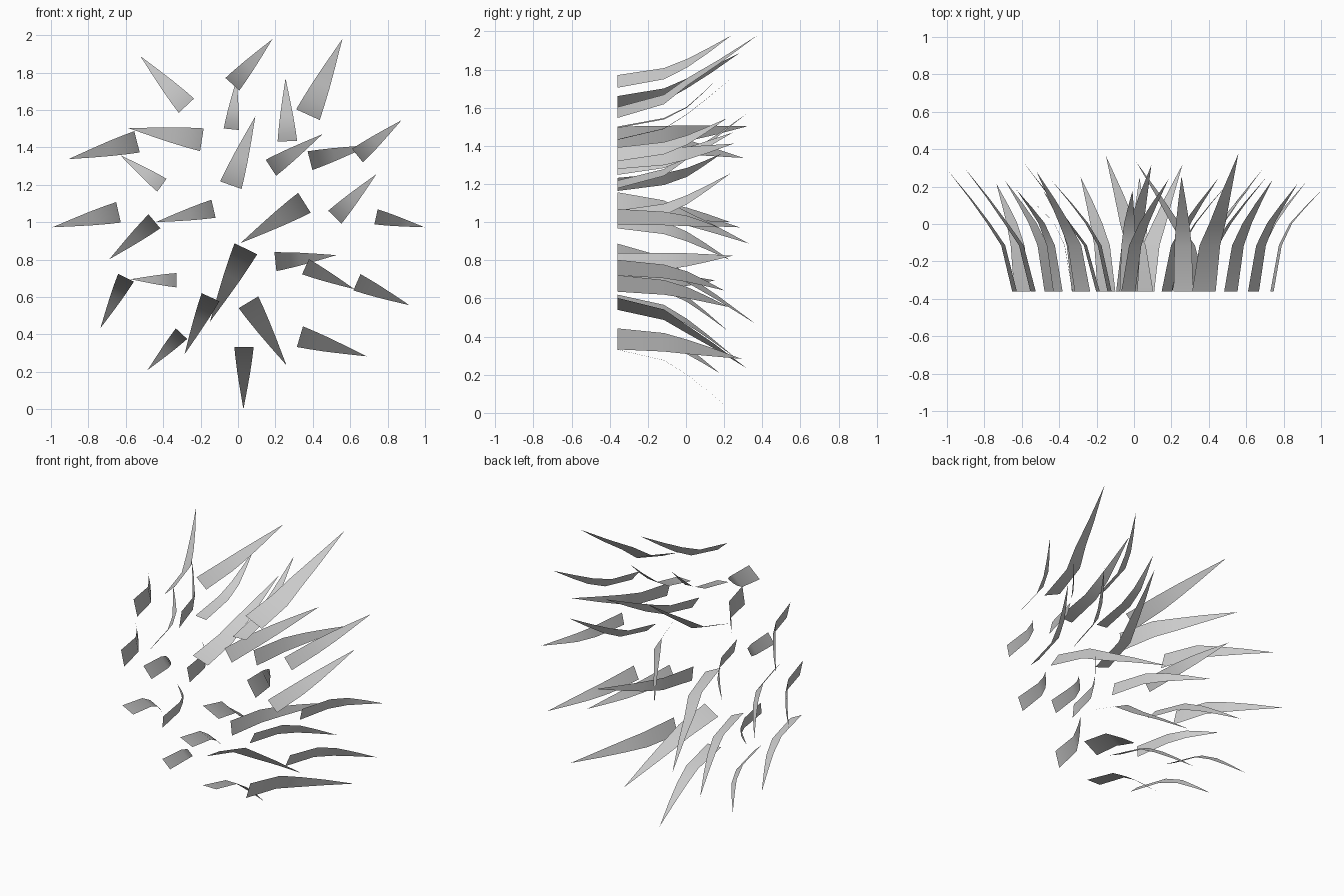
import bpy
from mathutils import Vector

ROOT_Y = -0.36
# (root x, root z, tip x, tip z) of every blade, seen from the front
BLADES = [
    (-.281, 1.623, -.527, 1.888), (-.035, 1.738, .179, 1.979),
    (.369, 1.575, .553, 1.98), (-.040, 1.497, -.013, 1.765),
    (.259, 1.433, .249, 1.770), (-.198, 1.441, -.591, 1.503),
    (-.545, 1.430, -.912, 1.337), (-.412, 1.198, -.634, 1.358),
    (-.043, 1.198, .088, 1.567), (.171, 1.291, .447, 1.471),
    (.380, 1.329, .703, 1.412), (.634, 1.356, .869, 1.545),
    (.513, 1.027, .735, 1.257), (.733, 1.029, .992, .973),
    (.350, 1.104, .008, .888), (-.644, 1.053, -.997, .973),
    (-.136, 1.072, -.446, 1.0), (-.452, 1.005, -.693, .802),
    (-.334, .690, -.580, .695), (-.604, .703, -.741, .433),
    (.037, .858, -.155, .468), (-.152, .599, -.291, .294),
    (-.307, .404, -.489, .209), (.027, .332, .024, .0),
    (.051, .572, .254, .235), (.195, .789, .521, .824),
    (.356, .762, .618, .642), (.631, .679, .912, .556),
    (.326, .388, .682, .283),
]


def grass_blade(index, rx, rz, tx, tz):
    """A thin tapering strip that bends outward from root to tip."""
    root = Vector((rx + 0.005, ROOT_Y, rz))
    lean = Vector((tx - rx, 0, tz - rz))
    length = lean.length
    side = lean.normalized().cross(Vector((0, 1, 0))) * length * 0.155
    tip = root + lean
    tip.y = ROOT_Y + 0.237 + 1.12 * length
    # (y, share of lean, share of width) at each joint
    joints = [(ROOT_Y, 0, 1), (-0.115, 0.17, 0.88), (0.005, 0.395, 0.68),
              (0.005 + (tip.y - 0.005) * 0.45, 0.655, 0.40)]
    verts = []
    for y, out, width in joints:
        centre = root + lean * out
        centre.y = y
        verts += [centre - side * width, centre + side * width]
    verts.append(tip)
    faces = [(0, 1, 3, 2), (2, 3, 5, 4), (4, 5, 7, 6), (6, 7, 8)]
    mesh = bpy.data.meshes.new(f"grass_blade_{index}")
    mesh.from_pydata(verts, [], faces)
    mesh.shade_smooth()
    obj = bpy.data.objects.new(f"grass_blade_{index}", mesh)
    bpy.context.collection.objects.link(obj)


# Grass tuft
for i, blade in enumerate(BLADES, 1):
    grass_blade(i, *blade)
